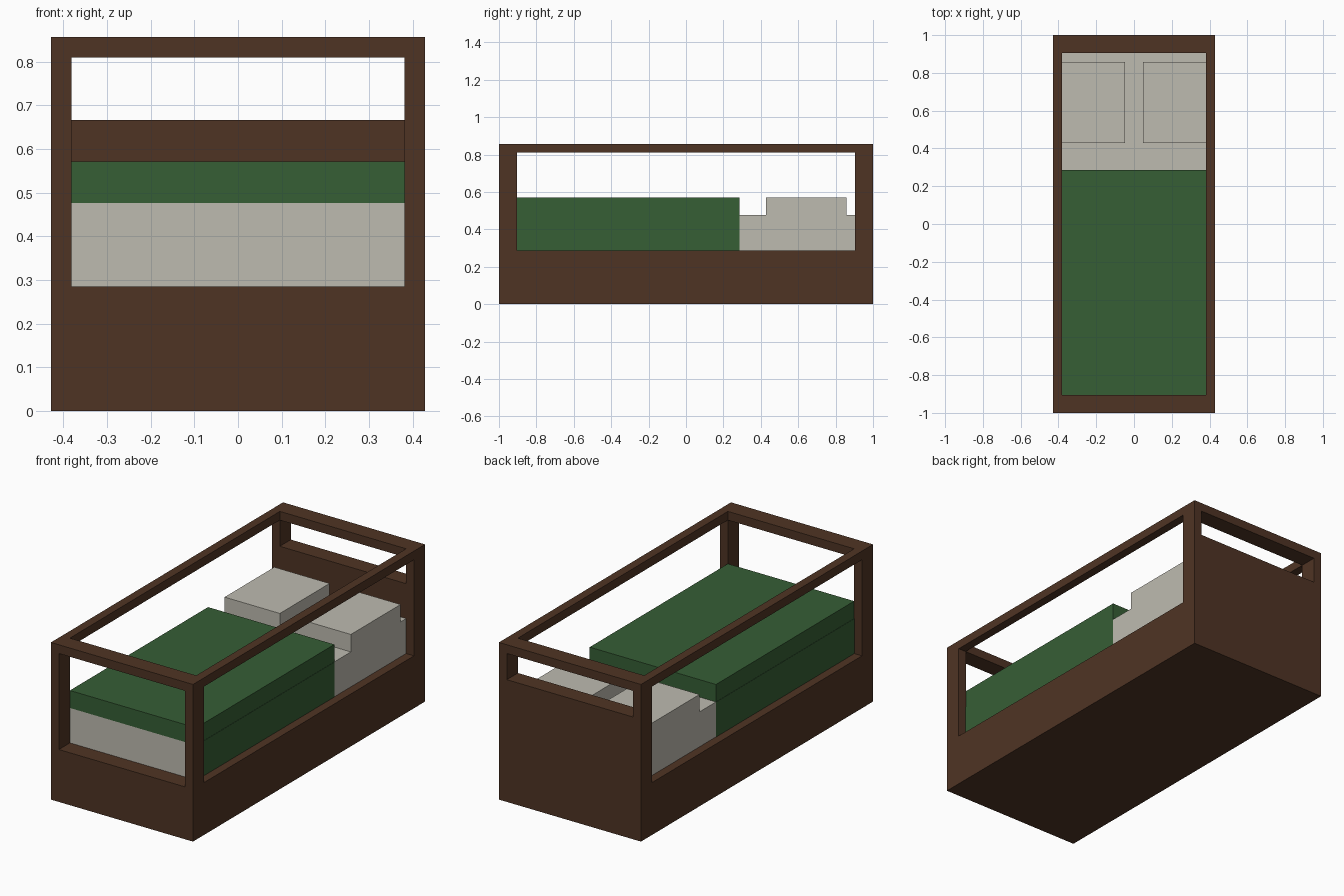
import bpy

if "Cube" in bpy.data.objects:
    bpy.data.objects.remove(bpy.data.objects["Cube"])

U = 1 / 21  # the whole design sits on a grid of 1/21


def material(name, r, g, b):
    def lin(c):
        c /= 255
        return c / 12.92 if c <= 0.04045 else ((c + 0.055) / 1.055) ** 2.4
    m = bpy.data.materials.new(name)
    m.diffuse_color = (lin(r), lin(g), lin(b), 1)
    m.use_nodes = True
    m.node_tree.nodes["Principled BSDF"].inputs["Base Color"].default_value = m.diffuse_color
    return m


def box(name, x, y, z, mat=None):
    """Box from (min, max) ranges given in grid units."""
    bpy.ops.mesh.primitive_cube_add(size=1)
    ob = bpy.context.object
    ob.name = name
    for v in ob.data.vertices:
        v.co = [U * (r[0] if c < 0 else r[1]) for c, r in zip(v.co, (x, y, z))]
    if mat:
        ob.data.materials.append(mat)
    return ob


wood = material("dark wood", 79, 52, 36)
green = material("blanket green", 54, 94, 53)
cream = material("linen cream", 190, 187, 176)

# Bed frame: one solid block with openings cut through it
frame = box("bed_frame", (-9, 9), (-21, 21), (0, 18), wood)
cuts = [
    ("cut_inside", (-8, 8), (-19, 19), (6, 20)),         # well, open at the top
    ("cut_side_windows", (-11, 11), (-19, 19), (6, 17)),  # both long sides
    ("cut_foot_window", (-8, 8), (-23, 0), (6, 17)),
    ("cut_head_window", (-8, 8), (0, 23), (14, 17)),      # above the headboard
]
for name, x, y, z in cuts:
    cutter = box(name, x, y, z)
    mod = frame.modifiers.new(name, 'BOOLEAN')
    mod.operation = 'DIFFERENCE'
    mod.solver = 'EXACT'
    mod.object = cutter
    bpy.context.view_layer.objects.active = frame
    bpy.ops.object.modifier_apply(modifier=name)
    bpy.data.objects.remove(cutter)

# Mattress
box("mattress", (-8, 8), (-19, 19), (6, 10), cream)

# Blanket, draped down both long sides of the mattress
box("blanket", (-8, 8), (-19, 6), (10, 12), green)
for side, name in ((-1, "left"), (1, "right")):
    x = sorted((side * 7.98, side * 8.03))
    box("blanket_drape_" + name, x, (-19, 6), (6, 10), green)

# Pillows
for side, name in ((-1, "left"), (1, "right")):
    box("pillow_" + name, sorted((side, side * 8)), (9, 18), (10, 12), cream)
